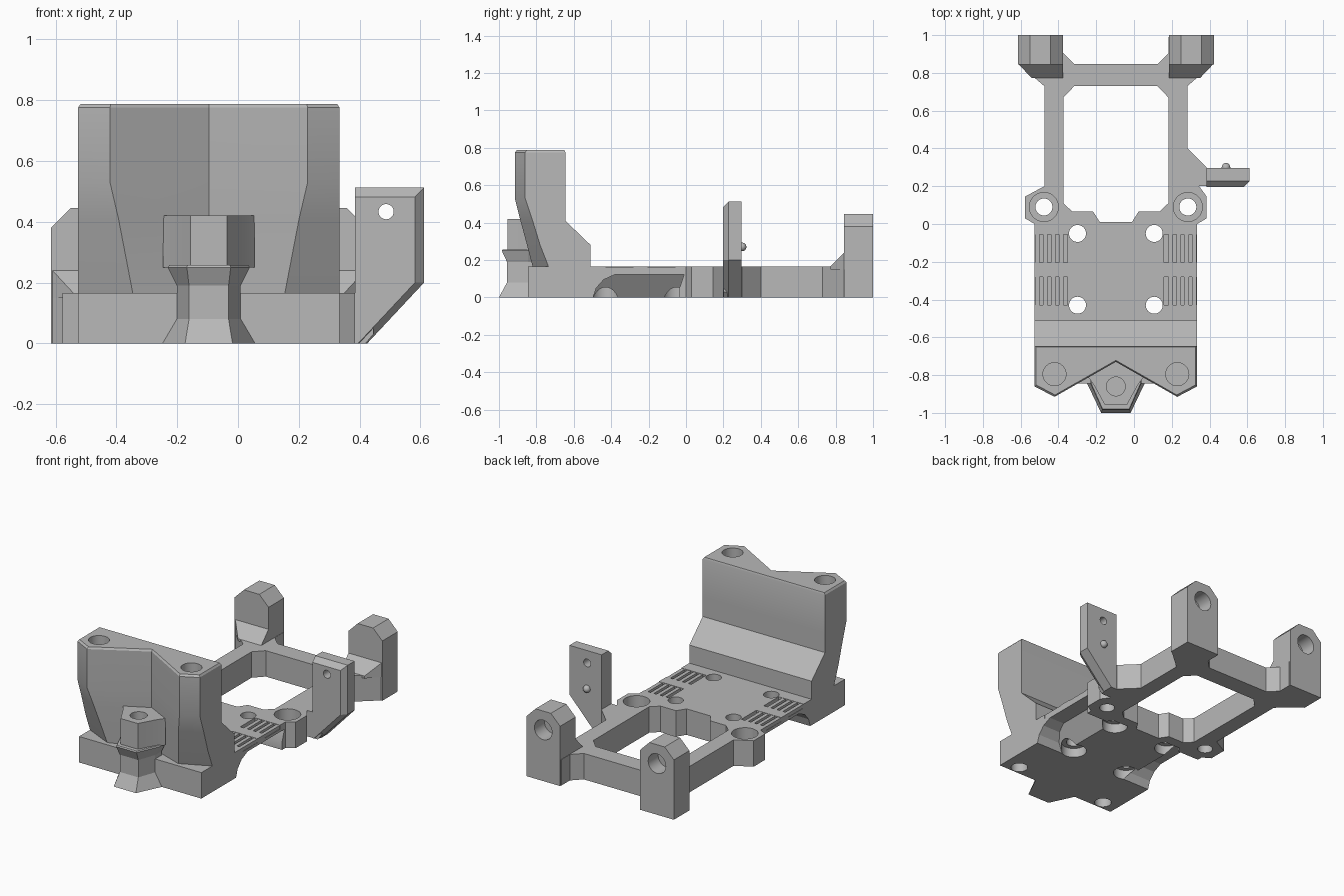
import bpy, bmesh
from mathutils import Vector, Matrix

cube = bpy.data.objects.get("Cube")
if cube:
    bpy.data.objects.remove(cube, do_unlink=True)

grey = bpy.data.materials.new("plain grey")
grey.use_nodes = True
COLOR = (0.48, 0.48, 0.48, 1)
grey.diffuse_color = COLOR
grey.node_tree.nodes["Principled BSDF"].inputs["Base Color"].default_value = COLOR

CX = -0.096      # symmetry line of the body
TOP = 0.165      # deck height


def finish(name, bm):
    bmesh.ops.recalc_face_normals(bm, faces=bm.faces)
    mesh = bpy.data.meshes.new(name)
    bm.to_mesh(mesh)
    bm.free()
    mesh.materials.append(grey)
    ob = bpy.data.objects.new(name, mesh)
    bpy.context.collection.objects.link(ob)
    return ob


def loft(name, sections):
    """Closed solid through rings that have equal point counts."""
    bm = bmesh.new()
    rings = [[bm.verts.new(p) for p in s] for s in sections]
    n = len(rings[0])
    for a, b in zip(rings, rings[1:]):
        for i in range(n):
            j = (i + 1) % n
            bm.faces.new((a[i], a[j], b[j], b[i]))
    bm.faces.new(rings[0])
    bm.faces.new(rings[-1])
    return finish(name, bm)


def prism(name, outline, lo, hi, axis="z"):
    place = {"x": lambda p, t: (t, p[0], p[1]),
             "y": lambda p, t: (p[0], t, p[1]),
             "z": lambda p, t: (p[0], p[1], t)}[axis]
    return loft(name, [[place(p, t) for p in outline] for t in (lo, hi)])


def box(name, x0, x1, y0, y1, z0, z1):
    return prism(name, [(x0, y0), (x1, y0), (x1, y1), (x0, y1)], z0, z1)


def rod(name, a, b, r, sides=32):
    a, b = Vector(a), Vector(b)
    bm = bmesh.new()
    turn = (b - a).to_track_quat("Z", "Y").to_matrix().to_4x4()
    bmesh.ops.create_cone(bm, cap_ends=True, segments=sides, radius1=r, radius2=r,
                          depth=(b - a).length,
                          matrix=Matrix.Translation((a + b) / 2) @ turn)
    return finish(name, bm)


def cut(ob, cutters):
    for c in cutters:
        c.hide_render = True
        m = ob.modifiers.new("cut", "BOOLEAN")
        m.operation, m.solver, m.object = "DIFFERENCE", "EXACT", c
    deps = bpy.context.evaluated_depsgraph_get()
    mesh = bpy.data.meshes.new_from_object(ob.evaluated_get(deps))
    ob.modifiers.clear()
    ob.data = mesh
    for c in cutters:
        bpy.data.objects.remove(c, do_unlink=True)


def smooth(ob):
    bpy.ops.object.select_all(action="DESELECT")
    ob.select_set(True)
    bpy.context.view_layer.objects.active = ob
    bpy.ops.object.shade_smooth_by_angle(angle=0.4)


def sym(half):
    """Mirror a right-hand chain of (offset, y) points into a full outline."""
    return [(CX + d, y) for d, y in half] + [(CX - d, y) for d, y in reversed(half)]


# Deck with side arches, belt pockets and screw holes
deck = box("deck", CX - 0.43, CX + 0.43, -0.845, 0, 0, TOP)
arch = [(-0.5, -0.01), (-0.48, 0.05), (-0.44, 0.095), (-0.38, 0.122),
        (-0.01, 0.122), (-0.035, 0.05), (-0.035, -0.01)]
cutters = []
for s in (-1, 1):
    cutters.append(loft("arch_cutter", [[(CX + s * (0.24 + z * 0.7), y, z) for y, z in arch],
                                        [(CX + s * 0.6, y, z) for y, z in arch]]))
    for y in (-0.43, -0.205):
        cutters.append(box("pocket_cutter", *sorted((CX + s * 0.255, CX + s * 0.5)),
                           y, y + 0.15, 0.14, 0.3))
    for y in (-0.43, -0.05):
        x = CX + s * 0.203
        cutters.append(rod("screw_cutter", (x, y, -0.1), (x, y, 0.3), 0.045))
        cutters.append(rod("counterbore_cutter", (x, y, -0.1), (x, y, 0.06), 0.075))
    x = CX + s * 0.325
    cutters.append(rod("front_screw_cutter", (x, -0.79, -0.1), (x, -0.79, 0.12), 0.05))
cut(deck, cutters)
smooth(deck)

# Belt teeth inside the pockets
for s in (-1, 1):
    for y in (-0.43, -0.205):
        for i in range(4):
            x = CX + s * (0.29 + i * 0.042)
            box("belt_tooth", x - 0.012, x + 0.012, y, y + 0.15, 0.135, 0.163)

# Rear frame with screw bosses
outer = [(CX - 0.43, 0), (-0.577, 0.03), (-0.577, 0.145), (-0.475, 0.2), (-0.475, 0.73),
         (-0.615, 0.85), (-0.615, 0.99), (-0.375, 0.99), (-0.375, 0.905), (-0.315, 0.847),
         (0.125, 0.847), (0.183, 0.905), (0.183, 0.99), (0.42, 0.99), (0.42, 0.85),
         (0.283, 0.73), (0.283, 0.4), (0.385, 0.3), (0.385, 0.2), (0.345, 0.2),
         (0.385, 0.145), (0.385, 0.03), (CX + 0.43, 0)]
frame = prism("rear_frame", outer, 0, TOP)
opening = sym([(0.085, 0.01), (0.12, 0.065), (0.23, 0.065), (0.278, 0.11),
               (0.278, 0.67), (0.22, 0.73)])
cutters = [prism("opening_cutter", opening, -0.1, 0.3)]
for s in (-1, 1):
    x = CX + s * 0.381
    cutters.append(rod("boss_screw_cutter", (x, 0.09, -0.1), (x, 0.09, 0.3), 0.045))
    cutters.append(rod("boss_counterbore_cutter", (x, 0.09, 0.08), (x, 0.09, 0.3), 0.077))
cut(frame, cutters)
smooth(frame)

# Rear posts with sockets and gussets
for side, s in (("left", 1), ("right", -1)):
    x = CX + s * 0.4
    w, c = 0.119, 0.065
    profile = [(x - w, 0), (x + w, 0), (x + w, 0.445 - c), (x + w - c, 0.445),
               (x - w + c, 0.445), (x - w, 0.445 - c)]
    post = prism(side + "_rear_post", profile, 0.845, 1, "y")
    cut(post, [rod("socket_cutter", (x, 0.9, 0.325), (x, 1.1, 0.325), 0.062)])
    smooth(post)
    inner, mid, out = (CX + s * d for d in (0.281, 0.445, 0.519))
    loft(side + "_post_gusset",
         [[(inner, 0.772, 0.15), (mid, 0.772, 0.15), (mid, 0.772, TOP), (inner, 0.772, TOP)],
          [(inner, 0.85, 0.15), (out, 0.85, 0.15), (out, 0.85, 0.245), (inner, 0.85, 0.245)]])

# Front tower, lofted upwards: (height, back y, corner y, tip offset, tip y, notch y, inset)
levels = [(TOP, -0.51, -0.735, 0.25, -0.82, -0.73, 0),
          (0.28, -0.51, -0.78, 0.272, -0.85, -0.73, 0),
          (0.41, -0.645, -0.82, 0.297, -0.885, -0.73, 0),
          (0.53, -0.645, -0.86, 0.325, -0.915, -0.73, 0),
          (0.775, -0.645, -0.86, 0.325, -0.915, -0.73, 0),
          (0.787, -0.65, -0.852, 0.322, -0.905, -0.722, 0.008)]
rings = []
for z, back, corner, tip, tip_y, notch, inset in levels:
    half = [(0.43 - inset, back), (0.43 - inset, corner), (tip, tip_y)]
    ring = [(CX + d, y, z) for d, y in half] + [(CX, notch, z)]
    rings.append(ring + [(CX - d, y, z) for d, y in reversed(half)])
tower = loft("front_tower", rings)
cut(tower, [rod("tower_hole_cutter", (CX + s * 0.325, -0.795, 0.5),
                (CX + s * 0.325, -0.795, 0.9), 0.061) for s in (-1, 1)])
smooth(tower)

# Flared front column: (height, back half width, front half width, front y)
flare = [(0, 0.152, 0.078, -1), (0.08, 0.105, 0.065, -0.957),
         (0.19, 0.105, 0.065, -0.957), (0.25, 0.135, 0.072, -0.985),
         (0.257, 0.13, 0.07, -0.98)]
loft("front_column", [[(x, y, z) for x, y in sym([(a, -0.78), (a, -0.845), (b, f)])]
                      for z, a, b, f in flare])

# Upper part of the column with its screw hole
cap = prism("column_cap", sym([(0.02, -0.72), (0.15, -0.805), (0.115, -0.855), (0.06, -0.955)]),
            0.25, 0.42)
cut(cap, [rod("cap_hole_cutter", (CX, -0.86, 0.3), (CX, -0.86, 0.5), 0.05)])
smooth(cap)

# Side arm with chamfered front edges, hole and peg
rings = []
for y, e in ((0.197, 0.03), (0.228, 0), (0.297, 0)):
    rings.append([(x, y, z) for x, z in
                  ((0.385, 0), (0.425 - e, 0), (0.612 - e, 0.2), (0.612 - e, 0.512 - e),
                   (0.385, 0.512 - e))])
arm = loft("side_arm", rings)
cut(arm, [rod("arm_hole_cutter", (0.487, 0.1, 0.433), (0.487, 0.4, 0.433), 0.025)])
smooth(arm)
loft("arm_root", [[(0.34, y, 0), (0.42, y, 0), (0.445, y, 0.03), (0.445, y, TOP), (0.34, y, TOP)]
                  for y in (0.2, 0.29)])
bm = bmesh.new()
bmesh.ops.create_uvsphere(bm, u_segments=16, v_segments=10, radius=0.023,
                          matrix=Matrix.Translation((0.487, 0.3, 0.27)))
smooth(finish("arm_peg", bm))
